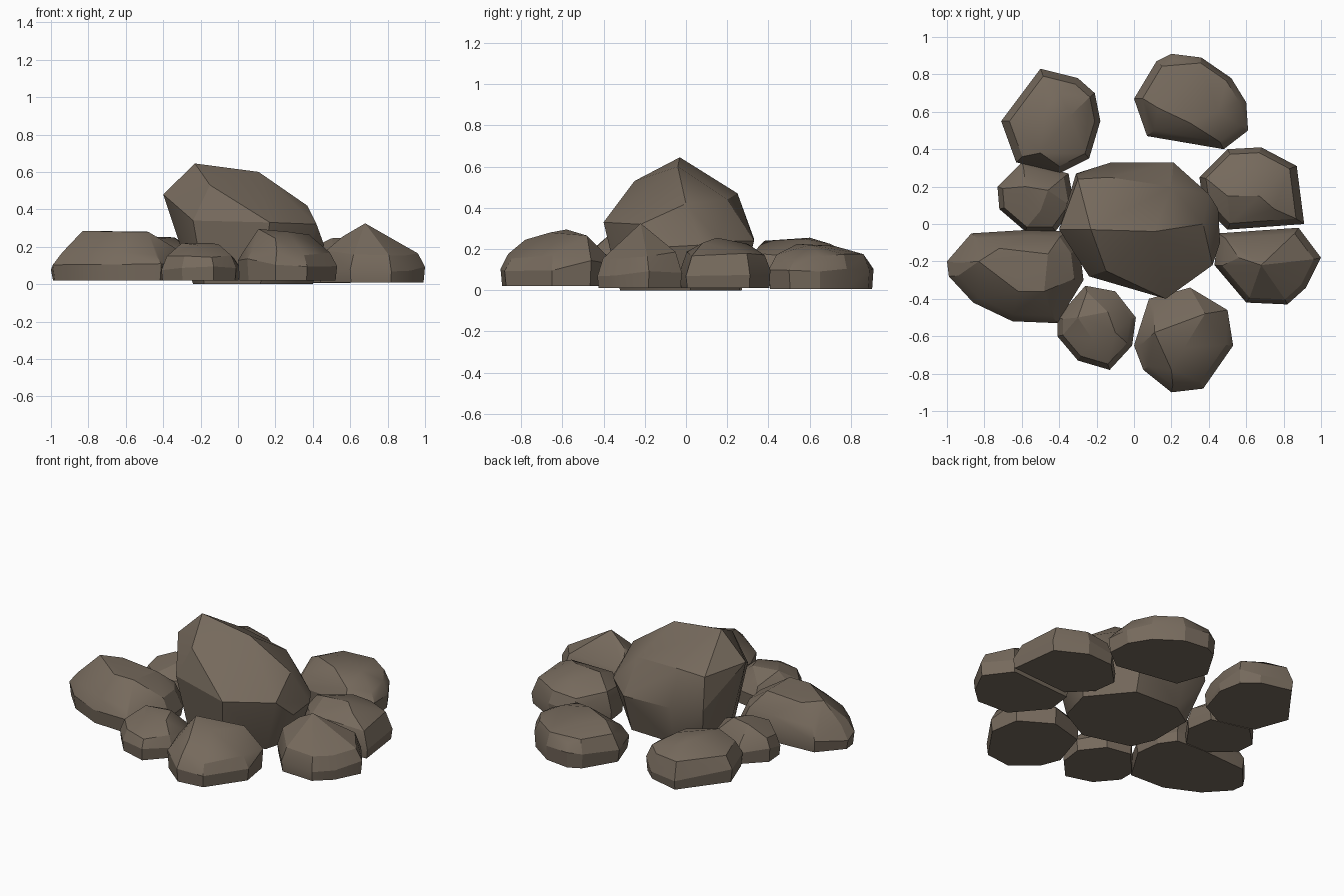
import bpy, bmesh, math, random
from mathutils import Vector

random.seed(4)
default_cube = bpy.data.objects.get("Cube")
if default_cube:
    bpy.data.objects.remove(default_cube, do_unlink=True)

# One stone colour for every boulder
STONE = (0.180, 0.143, 0.108, 1)
stone = bpy.data.materials.new("brown stone")
stone.use_nodes = True
stone.diffuse_color = STONE
shader = next(n for n in stone.node_tree.nodes if n.type == 'BSDF_PRINCIPLED')
shader.inputs["Base Color"].default_value = STONE
shader.inputs["Roughness"].default_value = 0.9


def hull_object(name, points):
    """Wrap a faceted stone skin around a cloud of points."""
    bm = bmesh.new()
    for point in points:
        bm.verts.new(point)
    result = bmesh.ops.convex_hull(bm, input=bm.verts)
    unused = set(result["geom_interior"]) | set(result["geom_unused"])
    loose = [item for item in unused if isinstance(item, bmesh.types.BMVert)]
    bmesh.ops.delete(bm, geom=loose, context='VERTS')
    bmesh.ops.dissolve_limit(bm, angle_limit=math.radians(4),
                             verts=bm.verts, edges=bm.edges)
    bmesh.ops.recalc_face_normals(bm, faces=bm.faces)
    mesh = bpy.data.meshes.new(name)
    bm.to_mesh(mesh)
    bm.free()
    mesh.materials.append(stone)
    obj = bpy.data.objects.new(name, mesh)
    bpy.context.collection.objects.link(obj)
    bpy.ops.object.select_all(action='DESELECT')
    obj.select_set(True)
    bpy.context.view_layer.objects.active = obj
    bpy.ops.object.shade_smooth_by_angle(angle=math.radians(24))
    return obj


def ring(outline, centre, scale, height, jitter=0.0):
    """Outline scaled about the centre and lifted to an uneven height."""
    points = []
    for corner in outline:
        flat = centre + (Vector(corner) - centre) * scale
        lift = height * (1 + random.uniform(-jitter, jitter))
        points.append((flat.x, flat.y, lift))
    return points


def boulder(name, outline, crown, floor=0.02, belly=0.09, shoulder=0.17):
    """Flat-bottomed stone: base, belly and shoulder rings below a crown."""
    centre = sum((Vector(c) for c in outline), Vector((0, 0))) / len(outline)
    points = ring(outline, centre, 0.97, floor)
    points += ring(outline, centre, 1.0, belly, 0.25)
    points += ring(outline, centre, 0.86, shoulder, 0.10)
    return hull_object(name, points + crown)


# Large central boulder: narrow foot, overhanging waist, leaning peak
foot = [(-.24, -.1), (-.18, -.24), (.12, -.32), (.34, -.2),
        (.40, .02), (.2, .26), (-.1, .27), (-.24, .18)]
waist = [(-.31, .27, .26), (-.12, .33, .25), (.21, .33, .24), (.40, .16, .24),
         (.45, .08, .22), (.46, -.1, .21), (.42, -.22, .32),
         (.17, -.4, .33), (-.24, -.28, .34)]
peak = [(-.23, -.03, .645), (.11, -.04, .60), (-.40, -.03, .48),
        (-.3, .24, .46), (-.13, .25, .47), (.37, .0, .42),
        (-.15, -.25, .53), (.2, .2, .44)]
hull_object("central_boulder", [(x, y, .0) for x, y in foot] + waist + peak)

# Front stones
boulder("front_right_long_boulder",
        [(-.87, -.05), (-.55, -.03), (-.36, -.04), (-.29, -.14), (-.27, -.3),
         (-.41, -.53), (-.65, -.52), (-.86, -.42), (-.99, -.28), (-1, -.2)],
        [(-.83, -.2, .285), (-.62, -.36, .28), (-.48, -.36, .28),
         (-.46, -.16, .265), (-.72, -.13, .27)])
boulder("front_small_boulder",
        [(-.26, -.33), (-.1, -.36), (.01, -.5), (-.01, -.65),
         (-.13, -.78), (-.3, -.73), (-.41, -.6), (-.41, -.5)],
        [(-.3, -.5, .22), (-.14, -.47, .22), (-.1, -.58, .21), (-.22, -.62, .21)],
        shoulder=.15)
boulder("front_left_boulder",
        [(.08, -.4), (.3, -.34), (.5, -.46), (.53, -.65),
         (.37, -.88), (.2, -.9), (.05, -.78), (0, -.65)],
        [(.11, -.58, .295), (.38, -.48, .265), (.27, -.66, .28), (.2, -.78, .245)],
        belly=.12)

# Side stones
boulder("left_pointed_boulder",
        [(.45, -.05), (.88, -.02), (1, -.18), (.92, -.34),
         (.82, -.43), (.6, -.42), (.43, -.22)],
        [(.68, -.22, .325), (.56, -.18, .255), (.87, -.2, .22)],
        floor=.01, belly=.08)
boulder("left_rear_boulder",
        [(.35, .25), (.5, .4), (.68, .41), (.87, .31), (.91, .0),
         (.5, -.03), (.37, .1)],
        [(.5, .15, .245), (.67, .15, .255), (.6, .3, .225), (.75, .08, .23)],
        floor=.01)
boulder("right_small_boulder",
        [(-.6, .33), (-.35, .27), (-.32, .1), (-.42, -.04),
         (-.58, -.04), (-.72, .08), (-.73, .2)],
        [(-.58, .2, .22), (-.46, .18, .225), (-.5, .07, .21)], shoulder=.15)

# Back stones
boulder("back_left_boulder",
        [(.0, .67), (.12, .87), (.2, .91), (.36, .89), (.52, .78),
         (.6, .65), (.61, .5), (.48, .4), (.07, .47)],
        [(.13, .62, .22), (.24, .72, .215), (.45, .6, .22), (.3, .54, .225)],
        floor=.005, shoulder=.16)
boulder("back_right_boulder",
        [(-.5, .83), (-.3, .78), (-.21, .7), (-.18, .55), (-.24, .35),
         (-.4, .27), (-.63, .33), (-.71, .55)],
        [(-.48, .6, .255), (-.34, .58, .25), (-.5, .38, .24), (-.4, .7, .225)])
